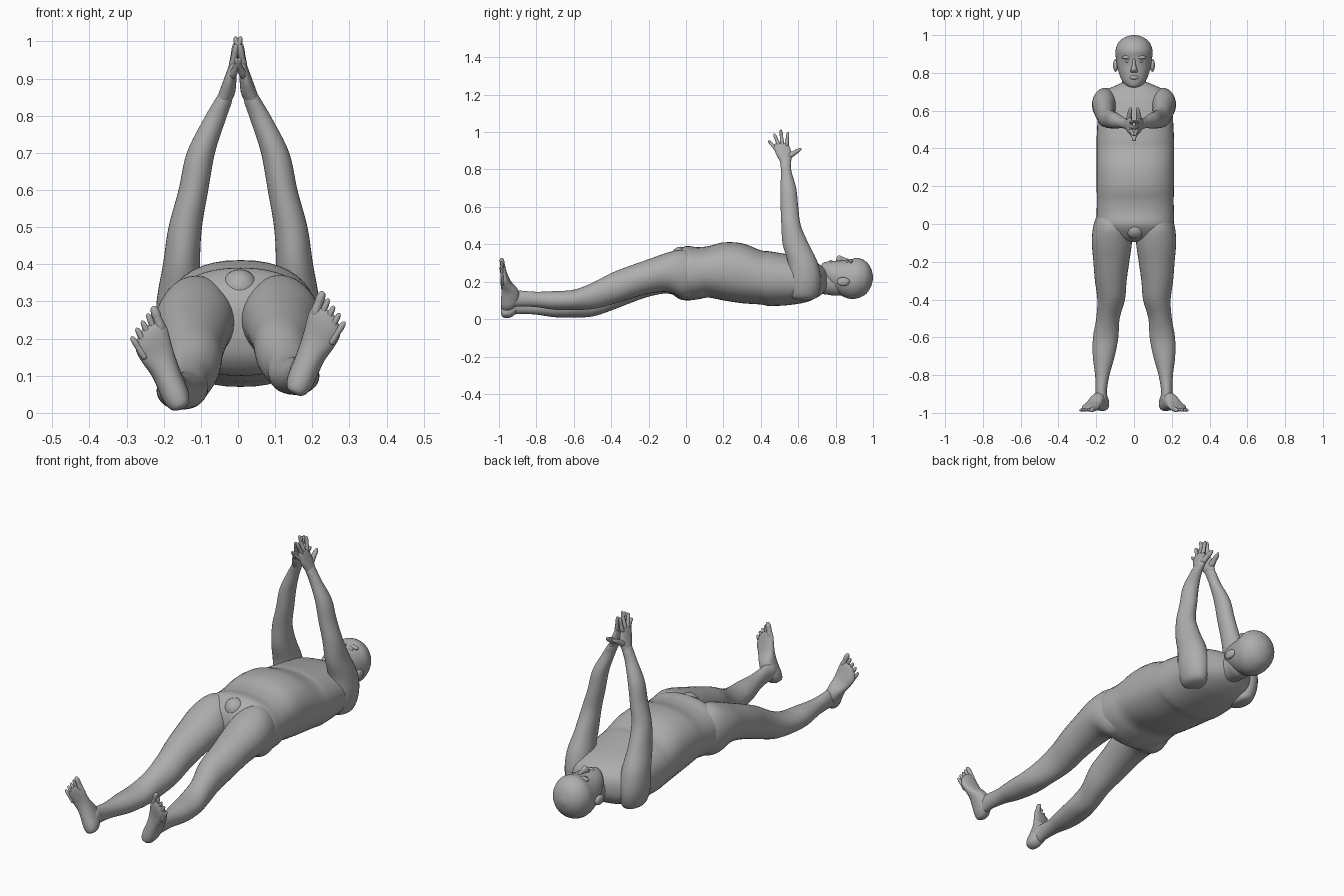
import bpy, bmesh, math
from mathutils import Vector

skin = bpy.data.materials.new("matte_grey")
skin.diffuse_color = (0.42, 0.42, 0.42, 1)
X, Y, Z = Vector((1, 0, 0)), Vector((0, 1, 0)), Vector((0, 0, 1))


def smooth_rows(rows, steps):
    """Catmull-Rom interpolation through rows of numbers."""
    out = []
    for i in range(len(rows) - 1):
        p = [rows[max(0, min(len(rows) - 1, i + k))] for k in (-1, 0, 1, 2)]
        for s in range(steps):
            t = s / steps
            out.append([0.5 * (2 * b + (c - a) * t + (2 * a - 5 * b + 4 * c - d) * t * t
                               + (3 * b - a - 3 * c + d) * t ** 3) for a, b, c, d in zip(*p)])
    return out + [list(rows[-1])]


def loft(name, rows, u, v, sides=32, steps=5, power=1.0):
    """Rows are (x, y, z, radius along u, radius along v)."""
    bm = bmesh.new()
    rings = []
    for x, y, z, a, b in smooth_rows(rows, steps):
        ring = []
        for k in range(sides):
            c, s = math.cos(2 * math.pi * k / sides), math.sin(2 * math.pi * k / sides)
            c, s = (math.copysign(abs(q) ** power, q) for q in (c, s))
            ring.append(bm.verts.new(Vector((x, y, z)) + u * max(a, .001) * c + v * max(b, .001) * s))
        rings.append(ring)
    for r, q in zip(rings, rings[1:]):
        for k in range(sides):
            bm.faces.new((r[k], r[(k + 1) % sides], q[(k + 1) % sides], q[k]))
    bm.faces.new(rings[0])
    bm.faces.new(rings[-1])
    bmesh.ops.recalc_face_normals(bm, faces=bm.faces)
    for f in bm.faces:
        f.smooth = True
    me = bpy.data.meshes.new(name)
    bm.to_mesh(me)
    bm.free()
    me.materials.append(skin)
    ob = bpy.data.objects.new(name, me)
    bpy.context.collection.objects.link(ob)
    return ob


def digit(name, p0, p1, r0, r1):
    """Rounded, tapered finger or toe."""
    p0, p1 = Vector(p0), Vector(p1)
    d = (p1 - p0).normalized()
    u = d.cross(X if abs(d.x) < .8 else Y).normalized()
    rows = []
    for t, k in ((0, .6), (.1, 1), (.5, .92), (.7, 1), (.9, .8), (.97, .5), (1, .1)):
        r = (r0 + (r1 - r0) * t) * k
        rows.append((*p0.lerp(p1, t), r, r))
    loft(name, rows, u, d.cross(u), 12, 2)


def blob(name, c, r):
    """Ellipsoid."""
    rows = []
    for i in range(13):
        a = math.pi * i / 12
        rows.append((c[0], c[1] - r[1] * math.cos(a), c[2], r[0] * math.sin(a), r[2] * math.sin(a)))
    loft(name, rows, X, Z, 20, 1)


def along_y(name, rows, cx=0.0, power=1.0):
    """Rows are (y, bottom, top, half width)."""
    loft(name, [(cx, y, (b + t) / 2, w, (t - b) / 2) for y, b, t, w in rows], X, Z, 40, 5, power)


# Trunk from neck base to crotch
along_y("torso", [
    (.755, .16, .25, .05), (.735, .14, .275, .10), (.70, .115, .30, .165), (.64, .09, .325, .195),
    (.55, .075, .345, .20), (.45, .07, .362, .205), (.40, .078, .368, .205), (.30, .085, .405, .205),
    (.20, .10, .41, .205), (.12, .115, .39, .203), (.06, .105, .385, .205), (0, .10, .39, .203),
    (-.045, .112, .365, .185), (-.08, .15, .33, .13), (-.095, .2, .28, .05)], .007, .88)
blob("pubic_bulge", (.005, -.03, .335), (.05, .05, .052))

# Head and neck
along_y("neck", [(.68, .14, .28, .085), (.72, .135, .275, .07), (.76, .13, .27, .064),
                 (.80, .125, .27, .066), (.84, .13, .26, .06)])
along_y("head", [
    (.722, .25, .285, .015), (.732, .215, .30, .04), (.76, .18, .308, .064), (.80, .145, .312, .08),
    (.84, .12, .314, .09), (.88, .108, .32, .096), (.92, .112, .327, .098), (.96, .132, .31, .083),
    (.985, .165, .28, .055), (.997, .2, .245, .024), (1.0, .215, .23, .005)])
loft("nose", [(0, .80, .30, .008, .006), (0, .806, .314, .018, .016), (0, .82, .32, .017, .021),
              (0, .84, .316, .01, .016), (0, .87, .312, .008, .009), (0, .885, .31, .003, .003)], X, Z, 16, 3)
blob("lips", (0, .776, .306), (.024, .011, .009))
for s, side in ((-1, "left"), (1, "right")):
    blob(side + "_brow", (s * .036, .882, .308), (.03, .01, .012))
    blob(side + "_eye", (s * .034, .862, .303), (.014, .008, .010))
    blob(side + "_ear", (s * .097, .84, .20), (.014, .034, .024))

for s, side in ((-1, "left"), (1, "right")):
    # Arm reaching up from the shoulder to the wrist
    arm = [(.13, .63, .10, .02, .03), (.145, .63, .12, .05, .07), (.152, .633, .2, .068, .088),
           (.157, .625, .3, .062, .08), (.152, .587, .4, .050, .07), (.142, .562, .5, .045, .052),
           (.12, .553, .6, .040, .047), (.10, .547, .7, .038, .042), (.063, .536, .79, .030, .028),
           (.04, .532, .84, .024, .029), (.03, .528, .87, .015, .025)]
    loft(side + "_arm", [(s * x, y, z, a, b) for x, y, z, a, b in arm], X, Y)
    # Palm, fingers and thumb
    palm = [(.046, .534, .825, .018, .022), (.032, .53, .855, .022, .034), (.024, .522, .885, .019, .042),
            (.018, .514, .915, .014, .042), (.014, .510, .935, .010, .036), (.013, .509, .942, .004, .02)]
    loft(side + "_palm", [(s * x, y, z, a, b) for x, y, z, a, b in palm], X, Y, 24, 4)
    tips = ((.485, .905, .44, .955), (.498, .925, .470, .993), (.516, .928, .506, 1.014), (.538, .922, .545, 1.0))
    for i, (y0, z0, y1, z1) in enumerate(tips):
        lean = (-.006, .004, -.008, .006)[i]
        digit(f"{side}_finger_{i + 1}", (s * .016, y0, z0), (s * lean, y1, z1), .011, .008)
    digit(side + "_thumb", (s * .028, .545, .868), (s * .018, .617, .912), .017, .009)

    # Leg, the left one resting lower than the right
    def drop(y):
        return -.04 * min(1, max(0, -y / .5)) if s < 0 else 0
    leg = [(.07, .11, .24, .05, .07), (.04, .112, .24, .085, .11), (-.02, .113, .243, .104, .128),
           (-.1, .117, .25, .106, .105), (-.2, .12, .228, .095, .092), (-.3, .123, .197, .084, .088),
           (-.4, .121, .162, .073, .084), (-.5, .138, .124, .062, .07), (-.6, .15, .103, .067, .054),
           (-.7, .16, .10, .058, .05), (-.8, .168, .105, .038, .041), (-.88, .173, .11, .030, .042),
           (-.93, .172, .11, .032, .045), (-.965, .17, .105, .02, .03)]
    loft(side + "_leg", [(s * x, y, z + drop(y), a, b) for y, x, z, a, b in leg], X, Z)
    # Foot turned outward: sole faces forward, toes point up
    d, u = Vector((s * .39, 0, .92)), Vector((s * .92, 0, -.39))
    heel = Vector((s * .163, 0, .075 + drop(-1)))

    def on_foot(t, w, y):
        return heel + d * t + u * w + Y * y
    foot = [(-.027, 0, .010, -.968, -.945), (-.018, 0, .026, -.985, -.925), (.01, 0, .036, -.99, -.9),
            (.05, 0, .037, -.988, -.89), (.09, 0, .039, -.985, -.90), (.13, .003, .045, -.985, -.933),
            (.165, .002, .049, -.99, -.95), (.19, -.006, .044, -.992, -.96), (.208, -.014, .033, -.99, -.967),
            (.216, -.018, .018, -.985, -.973)]
    loft(side + "_foot", [(*on_foot(t, w, (y0 + y1) / 2), r, (y1 - y0) / 2) for t, w, r, y0, y1 in foot],
         u, Y, 28, 4, .9)
    for i in range(5):
        w0, w1 = -.034 + .0175 * i, -.038 + .0215 * i
        end = .258 - .012 * i - (.004 if i == 4 else 0)
        r = .014 if i == 0 else .0095
        digit(f"{side}_toe_{i + 1}", on_foot(end - .07, w0, -.976), on_foot(end, w1, -.987), r, r * .85)
